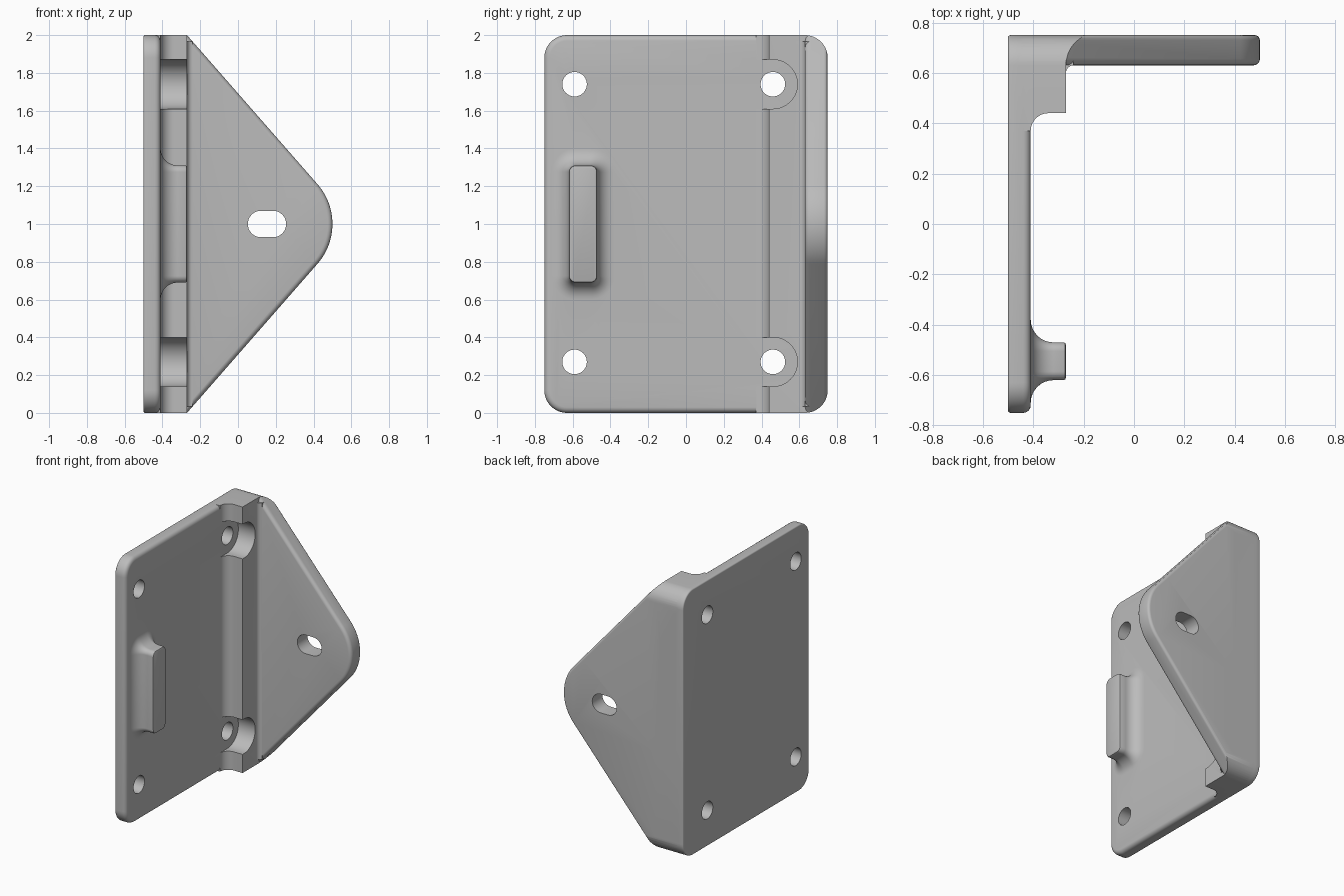
import bpy, bmesh
from math import sin, cos, radians, atan2, pi

cube = bpy.data.objects.get("Cube")
if cube:
    bpy.data.objects.remove(cube, do_unlink=True)

GREY = (0.5, 0.5, 0.5, 1)
mat = bpy.data.materials.new("plain grey")
mat.use_nodes = True
mat.diffuse_color = GREY
mat.node_tree.nodes["Principled BSDF"].inputs["Base Color"].default_value = GREY


def arc(cx, cy, r, a0, a1, n=12):
    return [(cx + r * cos(radians(a0 + (a1 - a0) * i / n)),
             cy + r * sin(radians(a0 + (a1 - a0) * i / n))) for i in range(n + 1)]


def rounded(a0, a1, b0, b1, r):
    return (arc(a1 - r, b1 - r, r, 0, 90) + arc(a0 + r, b1 - r, r, 90, 180)
            + arc(a0 + r, b0 + r, r, 180, 270) + arc(a1 - r, b0 + r, r, 270, 360))


def place(axis, a, b, d):
    return {"x": (d, a, b), "y": (a, d, b), "z": (a, b, d)}[axis]


def loft(name, axis, sections, bevel_lo=0, bevel_hi=0):
    """Join equal-length outlines at given depths into a closed solid."""
    bm = bmesh.new()
    rings = [[bm.verts.new(place(axis, a, b, d)) for a, b in pts] for pts, d in sections]
    n = len(rings[0])
    for r0, r1 in zip(rings, rings[1:]):
        for i in range(n):
            j = (i + 1) % n
            bm.faces.new((r0[i], r0[j], r1[j], r1[i]))
    caps = [bm.faces.new(rings[0]), bm.faces.new(rings[-1])]
    bmesh.ops.recalc_face_normals(bm, faces=bm.faces)
    rims = [list(c.edges) for c in caps]
    for rim, width in zip(rims, (bevel_lo, bevel_hi)):
        if width:
            bmesh.ops.bevel(bm, geom=rim, offset=width, segments=4,
                            profile=0.5, affect='EDGES')
    me = bpy.data.meshes.new(name)
    bm.to_mesh(me)
    bm.free()
    me.materials.append(mat)
    ob = bpy.data.objects.new(name, me)
    bpy.context.collection.objects.link(ob)
    return ob


def prism(name, axis, pts, lo, hi, **bevels):
    return loft(name, axis, [(pts, lo), (pts, hi)], **bevels)


def combine(target, tool, operation):
    tool.hide_render = True
    mod = target.modifiers.new(operation, 'BOOLEAN')
    mod.operation = operation
    mod.solver = 'EXACT'
    mod.object = tool
    bpy.context.view_layer.objects.active = target
    bpy.ops.object.modifier_apply(modifier=mod.name)
    bpy.data.objects.remove(tool, do_unlink=True)


outline = rounded(-0.75, 0.75, 0, 2, 0.12)
hole_heights = (0.27, 1.74)

# Thick corner rib with a fillet running down to the plate
rib = prism("rib", "z", [(-0.46, 0.75), (-0.27, 0.75), (-0.27, 0.44)]
            + arc(-0.34, 0.37, 0.07, 90, 180) + [(-0.46, 0.37)], 0, 2)

# Screw-head recesses in the rib
for z in hole_heights:
    recess = arc(0.46, z, 0.13, -90, 90, 32) + [(0.3, z + 0.13), (0.3, z - 0.13)]
    combine(rib, prism("recess", "x", recess, -0.43, 0), 'DIFFERENCE')

# Triangular flange with a rounded tip
tilt = 41.1
side = [(-0.33, 0), (-0.27, 0)] + arc(0.18, 1, 0.32, -tilt, tilt, 24) + [(-0.27, 2), (-0.33, 2)]
flange = prism("flange", "y", side, 0.63, 0.75, bevel_lo=0.025, bevel_hi=0.02)
combine(rib, flange, 'UNION')

# Small inner fillet between rib and flange
inner = [(-0.29, 0.65), (-0.29, 0.6)] + arc(-0.24, 0.6, 0.03, 180, 90, 6) + [(-0.24, 0.65)]
combine(rib, prism("inner_fillet", "z", inner, 0.035, 1.965), 'UNION')

# Round the far upper and lower corners to follow the plate
combine(rib, prism("corner_clip", "x", outline, -1, 1), 'INTERSECT')

# Mounting plate
bracket = prism("bracket", "x", outline, -0.5, -0.41, bevel_lo=0.01, bevel_hi=0.03)
combine(bracket, rib, 'UNION')

# Locating tab with a flared base
flare = [(0.09 * (1 - sin(t * pi / 16)), -0.41 + 0.09 * (1 - cos(t * pi / 16)))
         for t in range(9)]
steps = [(0.09, -0.45)] + flare + [(0, -0.28), (-0.003, -0.273), (-0.01, -0.27)]
tab = loft("tab", "x", [(rounded(-0.62 - d, -0.47 + d, 0.69 - d, 1.31 + d, 0.035 + d), x)
                        for d, x in steps])
combine(bracket, tab, 'UNION')

# Screw holes and the slot
for y in (-0.59, 0.46):
    for z in hole_heights:
        combine(bracket, prism("screw_hole", "x", arc(y, z, 0.065, 0, 351, 39), -1, 0),
                'DIFFERENCE')
slot = arc(0.185, 1, 0.07, -90, 90, 20) + arc(0.122, 1, 0.07, 90, 270, 20)
combine(bracket, prism("slot", "y", slot, 0.5, 1), 'DIFFERENCE')

# Smooth curves, keep hard edges
bpy.ops.object.select_all(action='DESELECT')
bracket.select_set(True)
bpy.context.view_layer.objects.active = bracket
bpy.ops.object.shade_smooth_by_angle(angle=radians(30))
